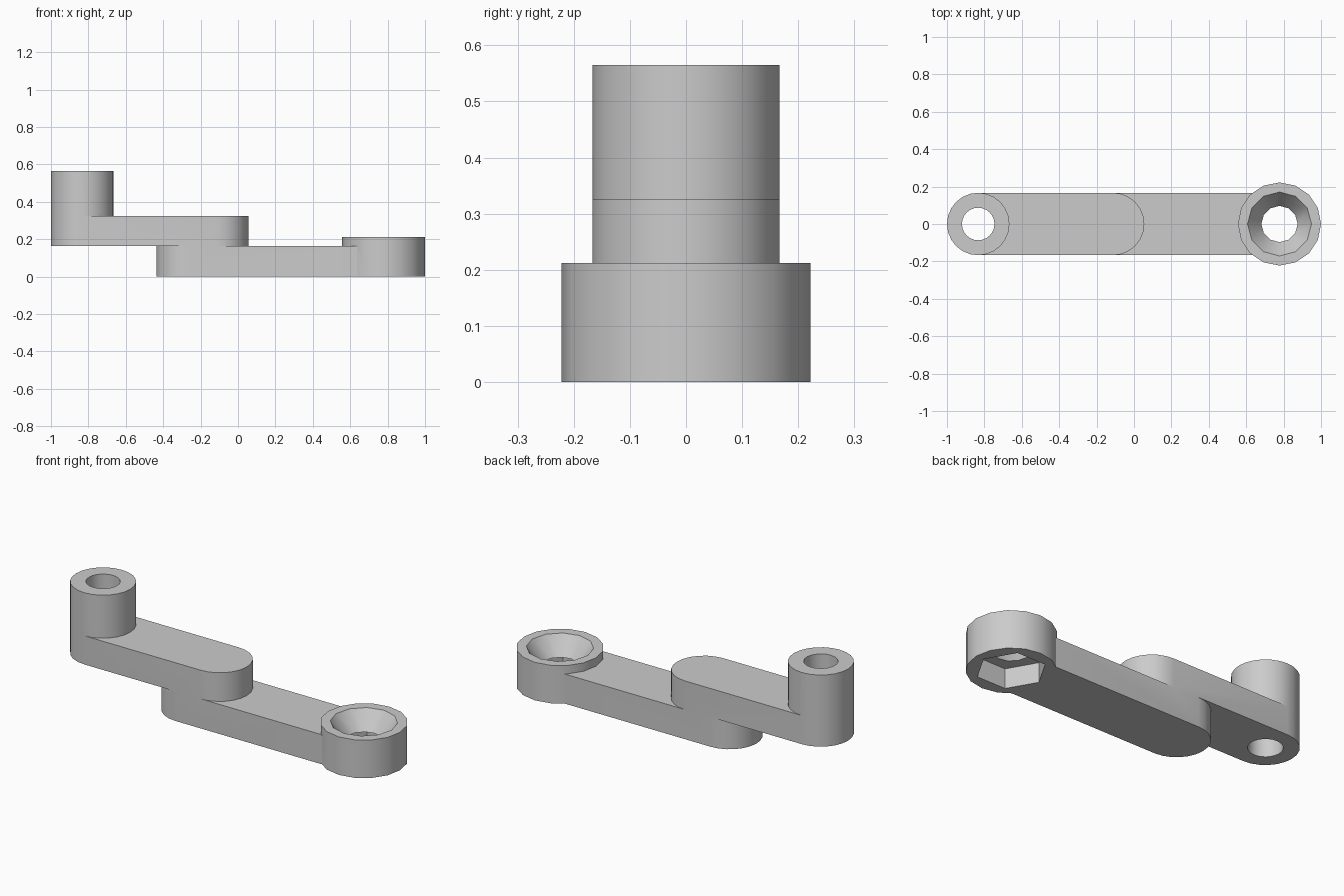
import bpy
import bmesh
from math import cos, sin, pi

if "Cube" in bpy.data.objects:
    bpy.data.objects.remove(bpy.data.objects["Cube"], do_unlink=True)

grey = bpy.data.materials.new("plain grey")
grey.use_nodes = True
GREY = (0.6, 0.6, 0.6, 1)
grey.diffuse_color = GREY
grey.node_tree.nodes["Principled BSDF"].inputs["Base Color"].default_value = GREY

POST_X, JOINT_LOW, JOINT_HIGH, BOSS_X = -0.833, -0.27, -0.112, 0.778
ARM_R, BOSS_R = 0.167, 0.222
ARM_Z, TOP_Z, POST_Z, BOSS_Z = 0.165, 0.325, 0.565, 0.212
SEAT_Z = 0.11


def arc(x, r, start, end, steps):
    """Points along a circular arc centred on (x, 0)."""
    angles = [start + (end - start) * i / steps for i in range(steps + 1)]
    return [(x + r * cos(a), r * sin(a)) for a in angles]


def circle(x, r, sides):
    return arc(x, r, 0, 2 * pi, sides)[:-1]


def capsule(x0, x1, r):
    return arc(x1, r, -pi / 2, pi / 2, 12) + arc(x0, r, pi / 2, 1.5 * pi, 12)


def loft(name, low, z0, high, z1):
    """Solid between two outlines with equal point counts."""
    bm = bmesh.new()
    a = [bm.verts.new((x, y, z0)) for x, y in low]
    b = [bm.verts.new((x, y, z1)) for x, y in high]
    n = len(a)
    bm.faces.new(a[::-1])
    bm.faces.new(b)
    for i in range(n):
        j = (i + 1) % n
        bm.faces.new((a[i], a[j], b[j], b[i]))
    mesh = bpy.data.meshes.new(name)
    bm.to_mesh(mesh)
    bm.free()
    mesh.materials.append(grey)
    obj = bpy.data.objects.new(name, mesh)
    bpy.context.collection.objects.link(obj)
    return obj


def prism(name, outline, z0, z1):
    return loft(name, outline, z0, outline, z1)


def combine(target, other, operation):
    """Apply a boolean, then discard the helper solid."""
    mod = target.modifiers.new(operation, "BOOLEAN")
    mod.operation, mod.solver, mod.object = operation, "EXACT", other
    bpy.context.view_layer.objects.active = target
    bpy.ops.object.modifier_apply(modifier=mod.name)
    bpy.data.objects.remove(other, do_unlink=True)


# Two stacked arms, the tall post and the round boss become one solid
crank = prism("crank_arm", capsule(JOINT_LOW, BOSS_X, ARM_R), 0, ARM_Z)
for solid in (
    prism("boss", circle(BOSS_X, BOSS_R, 16), 0, BOSS_Z),
    prism("upper_arm", capsule(POST_X, JOINT_HIGH, ARM_R), ARM_Z, TOP_Z),
    prism("post", circle(POST_X, ARM_R, 24), TOP_Z, POST_Z),
):
    combine(crank, solid, "UNION")

# Post bore, hexagonal pocket below, and countersunk hole above
for cutter in (
    prism("post_bore", circle(POST_X, 0.087, 24), 0, 0.7),
    prism("hex_pocket", circle(BOSS_X, 0.175, 6), -0.1, SEAT_Z),
    prism("bolt_hole", circle(BOSS_X, 0.097, 12), 0.05, 0.15),
    loft("countersink", circle(BOSS_X, 0.097, 12), SEAT_Z,
         circle(BOSS_X, 0.171, 12), BOSS_Z),
    prism("countersink_mouth", circle(BOSS_X, 0.171, 12), BOSS_Z, 0.3),
):
    combine(crank, cutter, "DIFFERENCE")

bpy.ops.object.select_all(action="DESELECT")
crank.select_set(True)
bpy.context.view_layer.objects.active = crank
bpy.ops.object.shade_smooth_by_angle(angle=pi / 6)
